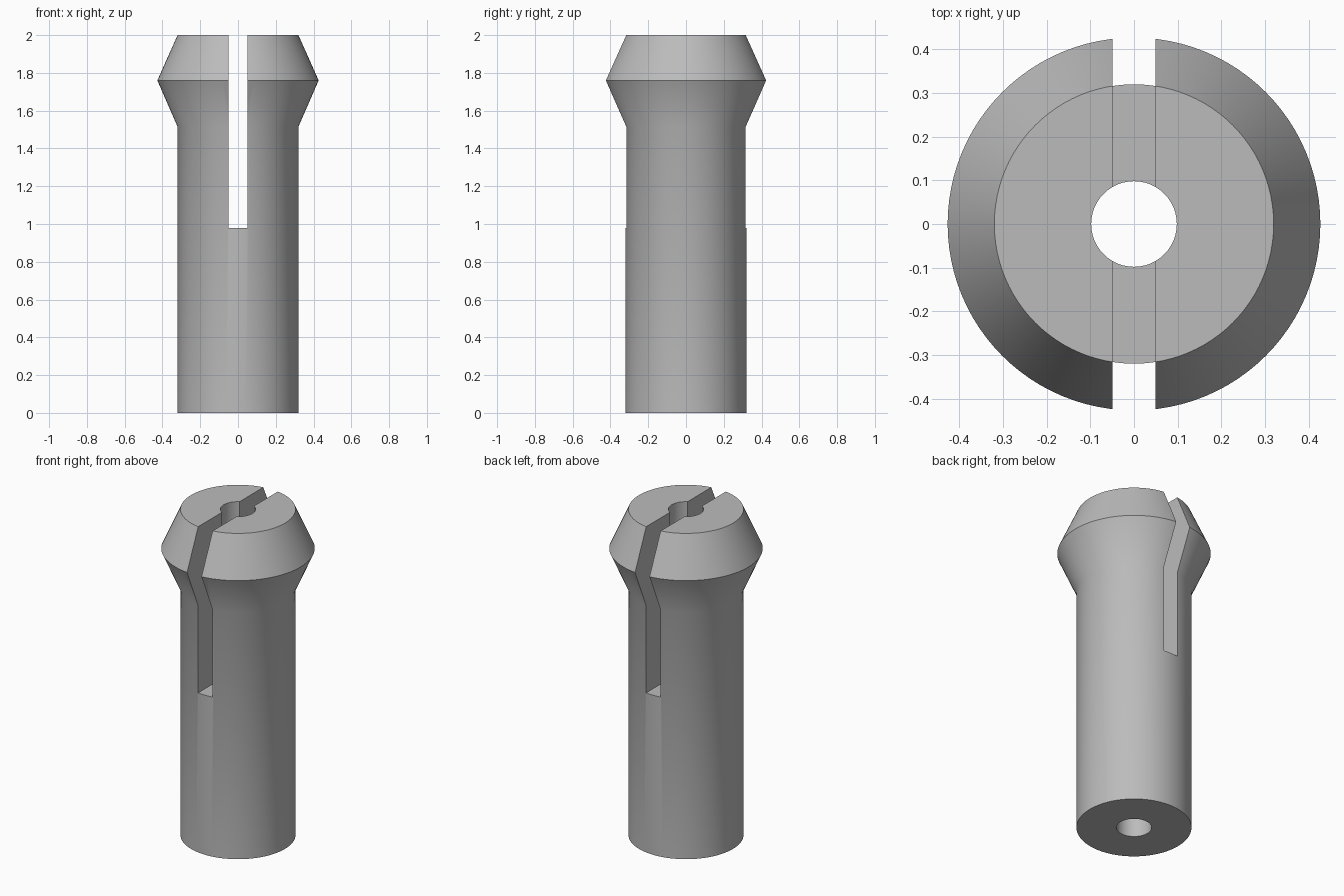
import bpy, bmesh, math
from mathutils import Matrix

if "Cube" in bpy.data.objects:
    bpy.data.objects.remove(bpy.data.objects["Cube"], do_unlink=True)

SEGMENTS = 96
BODY_R, RIM_R, BORE_R = 0.32, 0.427, 0.098
HEIGHT, RIM_Z, NECK_Z = 2.0, 1.76, 1.515
SLOT_WIDTH, SLOT_Z = 0.098, 0.98

# Plain grey metal
grey = bpy.data.materials.new("grey_metal")
grey.use_nodes = True
grey.diffuse_color = (0.5, 0.5, 0.5, 1)
grey.node_tree.nodes["Principled BSDF"].inputs["Base Color"].default_value = (0.5, 0.5, 0.5, 1)


def add_object(name, bm):
    mesh = bpy.data.meshes.new(name)
    bmesh.ops.recalc_face_normals(bm, faces=bm.faces)
    bm.to_mesh(mesh)
    bm.free()
    mesh.materials.append(grey)
    obj = bpy.data.objects.new(name, mesh)
    bpy.context.collection.objects.link(obj)
    return obj


# Collet sleeve: closed profile revolved around z, with a through bore
profile = [(BORE_R, 0), (BODY_R, 0), (BODY_R, NECK_Z), (RIM_R, RIM_Z),
           (BODY_R, HEIGHT), (BORE_R, HEIGHT)]
bm = bmesh.new()
ring = [bm.verts.new((r, 0, z)) for r, z in profile]
edges = [bm.edges.new((v, ring[i - 1])) for i, v in enumerate(ring)]
bmesh.ops.spin(bm, geom=ring + edges, cent=(0, 0, 0), axis=(0, 0, 1),
               angle=math.tau, steps=SEGMENTS, use_merge=True)
bmesh.ops.remove_doubles(bm, verts=bm.verts, dist=1e-5)
sleeve = add_object("collet_sleeve", bm)

# Slot cutter, front to back through the upper half
bm = bmesh.new()
bmesh.ops.create_cube(bm, size=1, matrix=Matrix.Translation((0, 0, SLOT_Z + 0.6))
                      @ Matrix.Diagonal((SLOT_WIDTH, 1.2, 1.2, 1)))
cutter = add_object("slot_cutter", bm)
cutter.hide_render = True

slot = sleeve.modifiers.new("slot", 'BOOLEAN')
slot.operation = 'DIFFERENCE'
slot.solver = 'EXACT'
slot.object = cutter

# Apply the cut, then smooth the round surfaces and keep the hard edges
bpy.ops.object.select_all(action='DESELECT')
sleeve.select_set(True)
bpy.context.view_layer.objects.active = sleeve
bpy.ops.object.modifier_apply(modifier=slot.name)
bpy.data.objects.remove(cutter, do_unlink=True)
bpy.ops.object.shade_smooth_by_angle(angle=math.radians(30))
